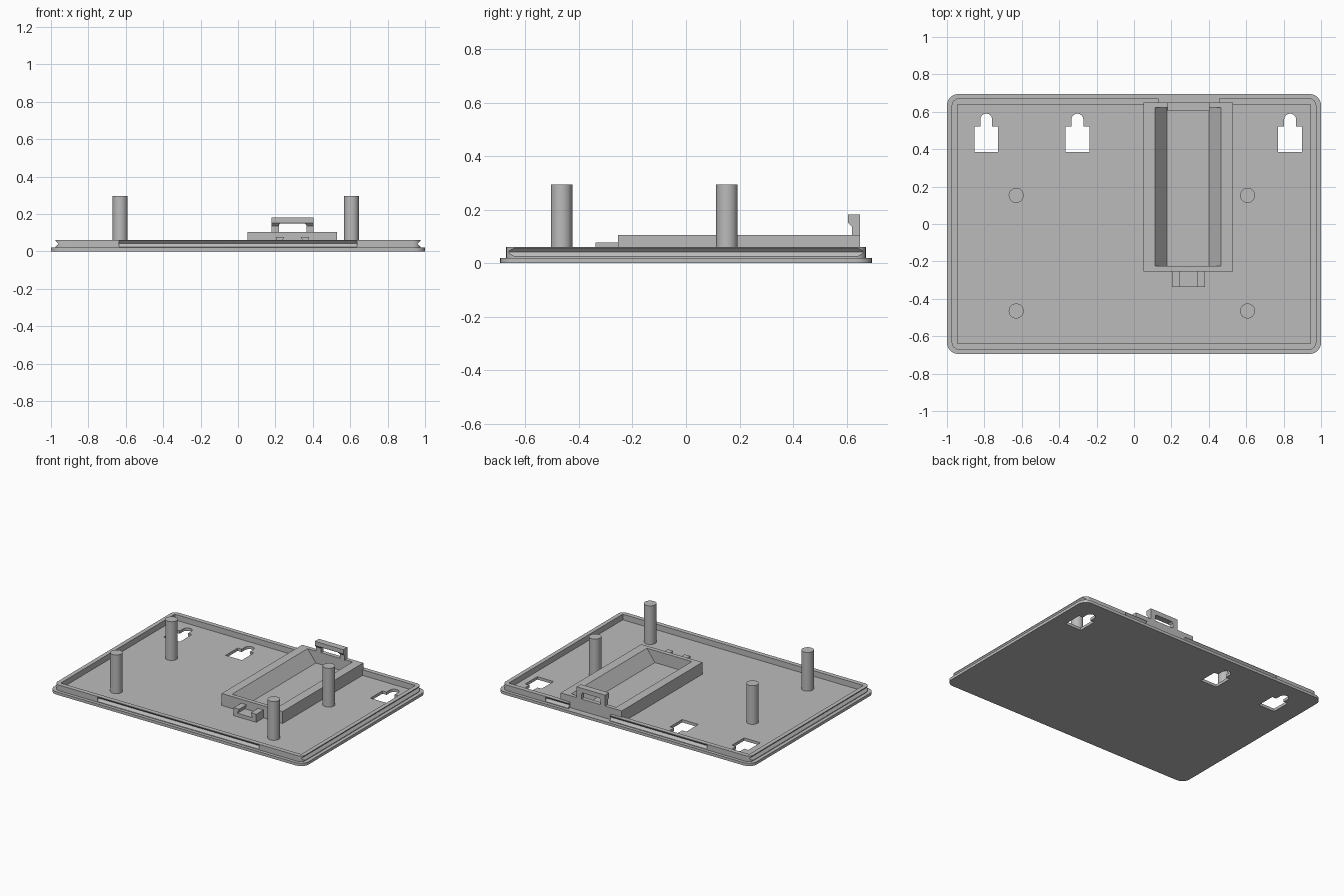
import bpy, bmesh
from math import sin, cos, pi, radians

if "Cube" in bpy.data.objects:
    bpy.data.objects.remove(bpy.data.objects["Cube"], do_unlink=True)

grey = bpy.data.materials.new("grey plastic")
grey.use_nodes = True
grey.diffuse_color = (0.5, 0.5, 0.5, 1)
grey.node_tree.nodes["Principled BSDF"].inputs["Base Color"].default_value = (0.5, 0.5, 0.5, 1)

PLACE = {"x": lambda a, b, t: (t, a, b),
         "y": lambda a, b, t: (a, t, b),
         "z": lambda a, b, t: (a, b, t)}


def prism(name, outline, lo, hi, axis="z"):
    """Extrude a 2D outline along an axis from lo to hi."""
    bm = bmesh.new()
    rings = [[bm.verts.new(PLACE[axis](a, b, t)) for a, b in outline] for t in (lo, hi)]
    n = len(outline)
    bm.faces.new(rings[0])
    bm.faces.new(rings[1])
    for i in range(n):
        j = (i + 1) % n
        bm.faces.new((rings[0][i], rings[0][j], rings[1][j], rings[1][i]))
    bmesh.ops.recalc_face_normals(bm, faces=bm.faces)
    mesh = bpy.data.meshes.new(name)
    bm.to_mesh(mesh)
    bm.free()
    mesh.materials.append(grey)
    obj = bpy.data.objects.new(name, mesh)
    bpy.context.collection.objects.link(obj)
    return obj


def rect(x0, x1, y0, y1):
    return [(x0, y0), (x1, y0), (x1, y1), (x0, y1)]


def arc(cx, cy, r, start, end, steps):
    angles = [start + (end - start) * i / steps for i in range(steps + 1)]
    return [(cx + r * cos(a), cy + r * sin(a)) for a in angles]


def rounded_rect(hx, hy, r):
    pts = []
    for k, (sx, sy) in enumerate([(1, 1), (-1, 1), (-1, -1), (1, -1)]):
        pts += arc(sx * (hx - r), sy * (hy - r), r, k * pi / 2, (k + 1) * pi / 2, 6)
    return pts


def activate(obj):
    bpy.ops.object.select_all(action="DESELECT")
    obj.select_set(True)
    bpy.context.view_layer.objects.active = obj


def cut(obj, *cutters):
    activate(obj)
    for cutter in cutters:
        mod = obj.modifiers.new("cut", "BOOLEAN")
        mod.operation = "DIFFERENCE"
        mod.solver = "EXACT"
        mod.object = cutter
        bpy.ops.object.modifier_apply(modifier=mod.name)
        bpy.data.objects.remove(cutter, do_unlink=True)


def smooth(obj):
    activate(obj)
    bpy.ops.object.shade_smooth_by_angle(angle=radians(30))


FLOOR = 0.02

# Base plate with three keyhole openings
plate = prism("base_plate", rounded_rect(1, 0.695, 0.06), 0, FLOOR)
for x in (-0.79, -0.303, 0.835):
    keyhole = [(x - 0.064, 0.52), (x - 0.064, 0.385), (x + 0.064, 0.385), (x + 0.064, 0.52)]
    keyhole += arc(x, 0.558, 0.032, 0, pi, 12)
    keyhole.insert(4, (x + 0.032, 0.52))
    keyhole.append((x - 0.032, 0.52))
    cut(plate, prism("keyhole_cutter", keyhole, -0.1, 0.1))
smooth(plate)

# Raised rim, with snap grooves along the straight sides and a notch at the back
rim = prism("rim", rounded_rect(0.975, 0.672, 0.04), FLOOR, 0.06)
cut(rim, prism("inside_cutter", rect(-0.945, 0.945, -0.64, 0.64), 0, 0.1))
for s in (-1, 1):
    for axis, edge, reach in (("x", 0.672, 0.635), ("y", 0.975, 0.94)):
        groove = [(s * (edge + 0.002), 0.0595), (s * (edge - 0.015), 0.042),
                  (s * (edge + 0.002), 0.022)]
        cut(rim, prism("groove_cutter", groove, -reach, reach, axis))
cut(rim, prism("notch_cutter", rect(0.13, 0.455, 0.6, 0.75), 0, 0.1))
smooth(rim)

# Open cradle with sloping inner sides
cradle = prism("cradle", rect(0.05, 0.53, -0.255, 0.65), 0.015, 0.105)
hollow = [(0.176, 0), (0.402, 0), (0.402, FLOOR), (0.48, 0.125), (0.097, 0.125), (0.176, FLOOR)]
cut(cradle, prism("hollow_cutter", hollow, -0.225, 0.622, "y"))

# Hooked clip standing on the back wall of the cradle
hook = [(0.65, 0.1), (0.65, 0.182), (0.605, 0.182), (0.605, 0.152), (0.62, 0.136), (0.62, 0.1)]
clip = prism("back_clip", hook, 0.18, 0.404, "x")
cut(clip, prism("window_cutter", [(0.218, 0.105), (0.366, 0.105), (0.366, 0.14), (0.356, 0.15),
                                  (0.228, 0.15), (0.218, 0.14)], 0.5, 0.7, "y"))

# Small channelled tab in front of the cradle
channel = [(0.203, 0.015), (0.38, 0.015), (0.38, 0.077), (0.337, 0.077), (0.35, 0.045),
           (0.233, 0.045), (0.246, 0.077), (0.203, 0.077)]
prism("front_tab", channel, -0.338, -0.25, "y")

# Four round posts
for side, x in (("right", -0.63), ("left", 0.607)):
    for end, y in (("front", -0.465), ("back", 0.153)):
        circle = arc(x, y, 0.04, 0, 2 * pi, 32)[:-1]
        smooth(prism(f"{end}_{side}_post", circle, 0.015, 0.295))
